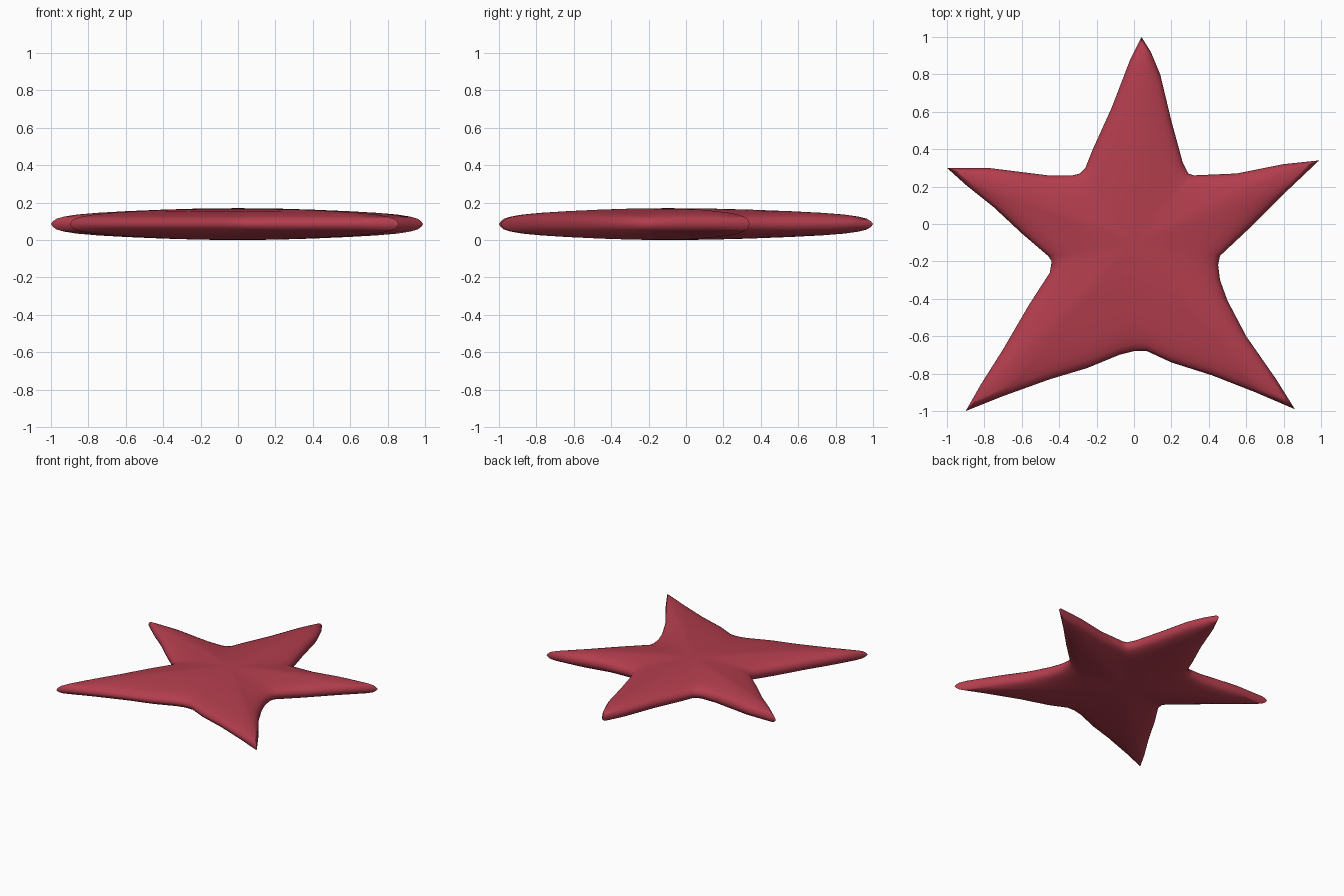
import bpy
import bmesh
import math

default_cube = bpy.data.objects.get("Cube")
if default_cube:
    bpy.data.objects.remove(default_cube, do_unlink=True)

MIDDLE = (0.0, -0.1)
HALF_HEIGHT = 0.085

# Outline of each arm, counterclockwise: right flank, tip, left flank, valley
ARMS = [
    [(.26, .33), (.2, .55), (.14, .8), (.09, .92), (.04, 1), (-.02, .88),
     (-.12, .62), (-.22, .4), (-.26, .3), (-.29, .27), (-.33, .26)],
    [(-.46, .26), (-.62, .28), (-.78, .3), (-1, .3), (-.9, .21),
     (-.75, .09), (-.6, -.05), (-.46, -.17), (-.44, -.2), (-.45, -.26)],
    [(-.56, -.43), (-.7, -.67), (-.82, -.86), (-.9, -1), (-.7, -.92),
     (-.45, -.83), (-.25, -.77), (-.08, -.7), (0, -.68), (.07, -.68)],
    [(.2, -.74), (.42, -.81), (.65, -.9), (.86, -.99), (.76, -.83),
     (.6, -.6), (.5, -.41), (.46, -.3), (.45, -.22), (.46, -.17)],
    [(.62, -.02), (.8, .16), (.99, .34), (.8, .32), (.55, .27),
     (.32, .26), (.29, .27)],
]

# Cross-section from the rim inwards: outline scale and share of half height
PROFILE = [(.99, .17), (.97, .34), (.93, .47), (.86, .6), (.75, .71),
           (.6, .81), (.4, .91), (.2, .98)]


def make_material(name, colour):
    material = bpy.data.materials.new(name)
    material.use_nodes = True
    material.diffuse_color = colour
    shader = material.node_tree.nodes["Principled BSDF"]
    shader.inputs["Base Color"].default_value = colour
    return material


def add_ring(mesh, outline, scale, height):
    """Add the outline, shrunk towards the middle, at the given height."""
    cx, cy = MIDDLE
    return [mesh.verts.new((cx + (x - cx) * scale, cy + (y - cy) * scale, height))
            for x, y in outline]


def bridge(mesh, outer, inner):
    """Join two rings with a band of quads."""
    count = len(outer)
    for i in range(count):
        j = (i + 1) % count
        mesh.faces.new((outer[i], outer[j], inner[j], inner[i]))


def build_starfish(name, material):
    outline = [point for arm in ARMS for point in arm]
    mesh = bmesh.new()
    rim = add_ring(mesh, outline, 1, HALF_HEIGHT)

    # Domed upper and lower skins share the rim
    for side in (1, -1):
        outer = rim
        for scale, share in PROFILE:
            inner = add_ring(mesh, outline, scale, HALF_HEIGHT * (1 + side * share))
            bridge(mesh, outer, inner)
            outer = inner
        pole = mesh.verts.new((*MIDDLE, HALF_HEIGHT * (1 + side)))
        for i, vert in enumerate(outer):
            mesh.faces.new((vert, outer[(i + 1) % len(outer)], pole))

    bmesh.ops.recalc_face_normals(mesh, faces=mesh.faces[:])
    data = bpy.data.meshes.new(name)
    mesh.to_mesh(data)
    mesh.free()
    data.materials.append(material)
    body = bpy.data.objects.new(name, data)
    bpy.context.collection.objects.link(body)

    # Smooth skin with a crisp rim
    bpy.ops.object.select_all(action="DESELECT")
    body.select_set(True)
    bpy.context.view_layer.objects.active = body
    bpy.ops.object.shade_smooth_by_angle(angle=math.radians(60))
    return body


build_starfish("starfish_body", make_material("coral red", (.45, .047, .075, 1)))
